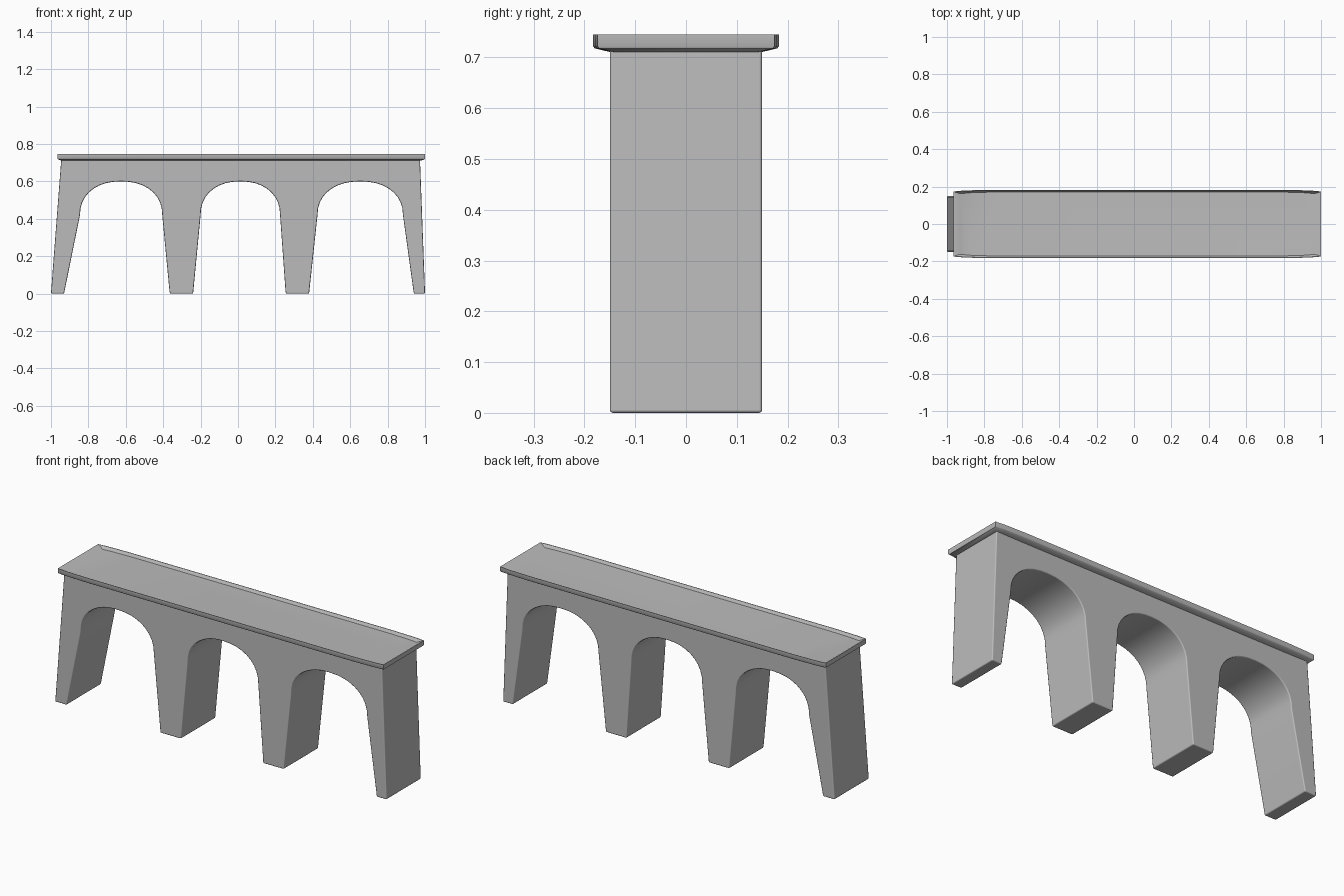
import bpy, bmesh, math

cube = bpy.data.objects.get("Cube")
if cube:
    bpy.data.objects.remove(cube, do_unlink=True)

# One stone grey for everything
stone = bpy.data.materials.new("stone_grey")
stone.use_nodes = True
GREY = (0.5, 0.5, 0.5, 1.0)
stone.diffuse_color = GREY
bsdf = stone.node_tree.nodes["Principled BSDF"]
bsdf.inputs["Base Color"].default_value = GREY
bsdf.inputs["Roughness"].default_value = 0.8


def make_object(name, bm):
    bmesh.ops.recalc_face_normals(bm, faces=bm.faces[:])
    mesh = bpy.data.meshes.new(name)
    bm.to_mesh(mesh)
    bm.free()
    mesh.materials.append(stone)
    obj = bpy.data.objects.new(name, mesh)
    bpy.context.collection.objects.link(obj)
    return obj


def arch(foot_left, left, right, foot_right, spring=0.42, crown=0.6, steps=18):
    """Opening from one foot, over a flattened arch, down to the next foot."""
    points = [(foot_left, 0)]
    middle, half = (left + right) / 2, (right - left) / 2
    power = 2 / 2.2
    for i in range(steps + 1):
        a = math.pi * (1 - i / steps)
        c, s = math.cos(a), max(math.sin(a), 0)
        x = middle + half * math.copysign(abs(c) ** power, c)
        points.append((x, spring + (crown - spring) * s ** power))
    points.append((foot_right, 0))
    return points


# Arched body: a side profile with three openings, extruded across the width
HALF_WIDTH = 0.15
profile = [(-0.945, 0.718), (-1.0, 0)]
for opening in ((-0.93, -0.845, -0.405, -0.365),
                (-0.24, -0.2, 0.225, 0.255),
                (0.38, 0.425, 0.882, 0.94)):
    profile += arch(*opening)
profile += [(1.0, 0), (0.973, 0.718)]

bm = bmesh.new()
side = bm.faces.new([bm.verts.new((x, -HALF_WIDTH, z)) for x, z in profile])
extruded = bmesh.ops.extrude_face_region(bm, geom=[side], use_keep_orig=True)
moved = [g for g in extruded["geom"] if isinstance(g, bmesh.types.BMVert)]
bmesh.ops.translate(bm, verts=moved, vec=(0, 2 * HALF_WIDTH, 0))
body = make_object("arched_body", bm)
for poly in body.data.polygons:
    poly.use_smooth = True
bevel = body.modifiers.new("soft_edges", "BEVEL")
bevel.width = 0.006
bevel.segments = 2
bevel.limit_method = "ANGLE"
bevel.angle_limit = math.radians(40)
bevel.harden_normals = True


# Deck: a shallow tray with a flared underside and slightly narrowed ends
def deck_ring(bm, inset_x, inset_y, z):
    centre, half_length = 0.0175, 0.9825
    quarter = [(half_length, 0.174), (0.93, 0.179), (0.8, 0.183)]
    quarter = [(x - inset_x, y - inset_y) for x, y in quarter]
    back = quarter + [(-x, y) for x, y in reversed(quarter)]
    outline = back + [(-x, -y) for x, y in back]
    return [bm.verts.new((centre + x, y, z)) for x, y in outline]


bm = bmesh.new()
rings = [deck_ring(bm, *ring) for ring in (
    (0.022, 0.032, 0.711),
    (0.002, 0.003, 0.718),
    (0, 0, 0.722),
    (0, 0, 0.745),
    (0.004, 0.003, 0.745),
    (0.035, 0.012, 0.73),
)]
for low, high in zip(rings, rings[1:]):
    for i in range(len(low)):
        j = (i + 1) % len(low)
        bm.faces.new((low[i], low[j], high[j], high[i]))
bm.faces.new(rings[0])
bm.faces.new(rings[-1])
deck = make_object("deck", bm)

bpy.ops.object.select_all(action="DESELECT")
deck.select_set(True)
bpy.context.view_layer.objects.active = deck
bpy.ops.object.shade_smooth_by_angle(angle=math.radians(40))
